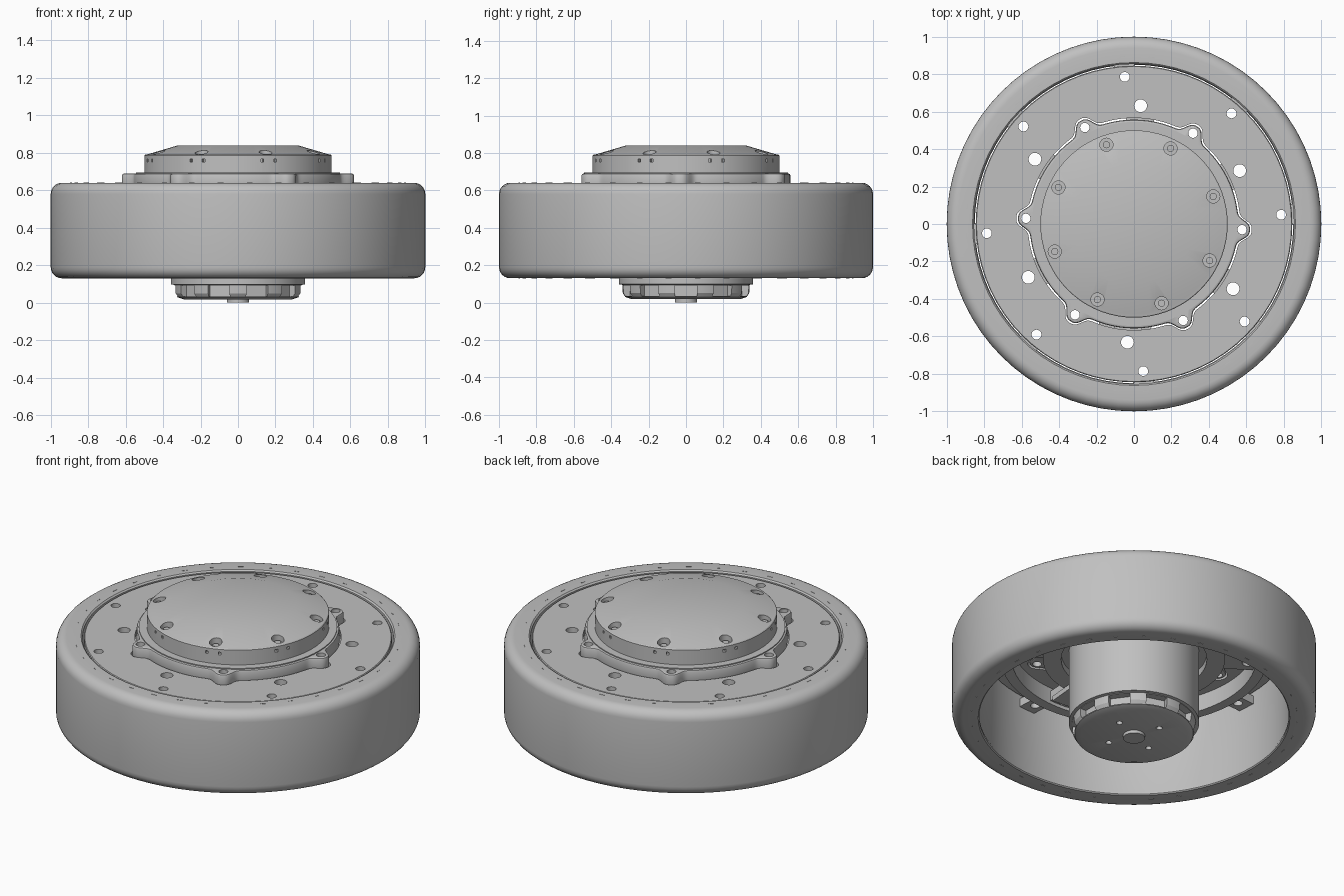
import bpy, bmesh, math
from mathutils import Matrix

cube = bpy.data.objects.get("Cube")
if cube:
    bpy.data.objects.remove(cube, do_unlink=True)

grey = bpy.data.materials.new("metal_grey")
grey.use_nodes = True
colour = (0.527, 0.527, 0.527, 1)
grey.diffuse_color = colour
grey.node_tree.nodes["Principled BSDF"].inputs["Base Color"].default_value = colour


def make(name, bm):
    bmesh.ops.remove_doubles(bm, verts=bm.verts, dist=1e-5)
    bmesh.ops.recalc_face_normals(bm, faces=bm.faces)
    mesh = bpy.data.meshes.new(name)
    bm.to_mesh(mesh)
    bm.free()
    mesh.materials.append(grey)
    obj = bpy.data.objects.new(name, mesh)
    bpy.context.collection.objects.link(obj)
    return obj


def revolve(name, profile, closed=False, n=72):
    """Turn an (r, z) profile around the z axis."""
    bm = bmesh.new()
    rows = []
    for i in range(n):
        a = math.tau * i / n
        rows.append([bm.verts.new((r * math.cos(a), r * math.sin(a), z)) for r, z in profile])
    count = len(profile)
    for i in range(n):
        p, q = rows[i], rows[(i + 1) % n]
        for j in range(count if closed else count - 1):
            k = (j + 1) % count
            bm.faces.new((p[j], q[j], q[k], p[k]))
    bmesh.ops.dissolve_degenerate(bm, edges=bm.edges, dist=1e-6)
    return make(name, bm)


def ring(name, r0, r1, z0, z1):
    return revolve(name, [(r0, z0), (r1, z0), (r1, z1), (r0, z1)], True)


def posts(name, radius, angles, r, z0, z1, n=24):
    """Upright cylinders on a bolt circle."""
    bm = bmesh.new()
    for a in angles:
        spot = Matrix.Translation((radius * math.cos(a), radius * math.sin(a), (z0 + z1) / 2))
        bmesh.ops.create_cone(bm, cap_ends=True, segments=n, radius1=r, radius2=r,
                              depth=z1 - z0, matrix=spot)
    return make(name, bm)


def blocks(name, radius, angles, size, z):
    """Boxes turned to face outward around the axis."""
    bm = bmesh.new()
    for a in angles:
        m = Matrix.Rotation(a, 4, "Z") @ Matrix.Translation((radius, 0, z))
        bmesh.ops.create_cube(bm, size=1, matrix=m @ Matrix.Diagonal((*size, 1)))
    return make(name, bm)


def spaced(count, start):
    return [math.radians(start + 360 * i / count) for i in range(count)]


def lobed(name, grow, z0, z1):
    """Disc with six screw lobes on its edge."""
    bm = bmesh.new()
    verts = []
    for i in range(360):
        d = (i + 3 + 30) % 60 - 30
        r = 0.557 + grow + 0.063 * math.exp(-(abs(d) / 5.5) ** 3)
        a = math.radians(i)
        verts.append(bm.verts.new((r * math.cos(a), r * math.sin(a), z0)))
    face = bm.faces.new(verts)
    out = bmesh.ops.extrude_face_region(bm, geom=[face])
    for v in out["geom"]:
        if isinstance(v, bmesh.types.BMVert):
            v.co.z = z1
    return make(name, bm)


def bake(obj):
    dg = bpy.context.evaluated_depsgraph_get()
    mesh = bpy.data.meshes.new_from_object(obj.evaluated_get(dg))
    obj.modifiers.clear()
    obj.data = mesh


def cut(obj, *cutters):
    for c in cutters:
        mod = obj.modifiers.new("cut", "BOOLEAN")
        mod.operation, mod.solver, mod.object = "DIFFERENCE", "EXACT", c
        bake(obj)


outer_bolts = spaced(8, 3.6)
inner_bolts = spaced(6, 26.8)
lobe_bolts = spaced(6, -3)
cover_bolts = spaced(8, 19.2)

# Cutters
outer_holes = posts("outer_hole_cutter", 0.787, outer_bolts, 0.026, 0.3, 0.8)
inner_holes = posts("inner_hole_cutter", 0.632, inner_bolts, 0.034, 0.3, 0.8)
lobe_holes = posts("lobe_hole_cutter", 0.578, lobe_bolts, 0.025, 0.3, 0.8)
opening = lobed("opening_cutter", 0.009, 0.3, 0.8)
counterbores = posts("counterbore_cutter", 0.448, cover_bolts, 0.035, 0.772, 0.9)
side_angles = [a + math.radians(s) for a in cover_bolts for s in (-4.2, 4.2)]
side_ports = blocks("side_port_cutter", 0.5, side_angles, (0.05, 0.016, 0.016), 0.76)
notches = blocks("notch_cutter", 0.35, spaced(10, 0), (0.11, 0.12, 0.058), 0.063)
base_holes = posts("base_hole_cutter", 0.16, spaced(4, 20), 0.017, 0, 0.05)
cutters = [outer_holes, inner_holes, lobe_holes, opening, counterbores,
           side_ports, notches, base_holes]

# Tyre with rounded shoulders
tyre = []
for cz, start in ((0.19, -90), (0.58, 0)):
    for i in range(7):
        a = math.radians(start + 15 * i)
        tyre.append((0.94 + 0.06 * math.cos(a), cz + 0.06 * math.sin(a)))
tyre += [(0.862, 0.64), (0.854, 0.632), (0.854, 0.16), (0.85, 0.15), (0.85, 0.136), (0.856, 0.13)]
revolve("tyre", tyre, True)

# Small moulding marks on both tyre shoulders
for name, z in (("upper_tyre_marks", 0.6405), ("lower_tyre_marks", 0.1295)):
    blocks(name, 0.895, spaced(36, 4), (0.004, 0.03, 0.002), z)

# Wheel face plate with its bolt holes
plate = revolve("wheel_plate", [(0.4, 0.6), (0.845, 0.6), (0.845, 0.628), (0.841, 0.632), (0.4, 0.632)], True)
cut(plate, opening, outer_holes, inner_holes)

# Inner frame: rings, spokes and tabs under the plate
ring("frame_inner_ring", 0.4, 0.5, 0.5, 0.6)
frame = ring("frame_outer_ring", 0.67, 0.73, 0.5, 0.6)
cut(frame, inner_holes)
spokes = blocks("frame_spokes", 0.58, inner_bolts, (0.24, 0.15, 0.06), 0.55)
cut(spokes, inner_holes)
tabs = blocks("frame_tabs", 0.785, outer_bolts, (0.14, 0.11, 0.05), 0.56)
cut(tabs, outer_holes)
ring("frame_hub", 0.33, 0.42, 0.54, 0.66)

# Control board beside the motor
blocks("control_board", 0.48, [math.radians(-95)], (0.2, 0.28, 0.03), 0.48)

# Lobed flange
flange = lobed("lobed_flange", 0, 0.6, 0.69)
bevel = flange.modifiers.new("bevel", "BEVEL")
bevel.width, bevel.segments = 0.012, 2
bevel.limit_method, bevel.angle_limit = "ANGLE", math.radians(60)
bake(flange)
cut(flange, lobe_holes)
ring("flange_step", 0.49, 0.545, 0.68, 0.696)

# Cover with domed top, sunken screws and side ports
cover = revolve("domed_cover", [(0, 0.65), (0.5, 0.65), (0.5, 0.785), (0.495, 0.79),
                                (0.48, 0.793), (0.32, 0.84), (0, 0.84)])
cut(cover, counterbores, side_ports)
posts("cover_screws", 0.448, cover_bolts, 0.019, 0.765, 0.785, 16)

# Motor can with notched end cap
motor = revolve("motor_can", [(0, 0.018), (0.29, 0.018), (0.325, 0.03), (0.338, 0.05), (0.34, 0.095),
                              (0.358, 0.098), (0.358, 0.545), (0.35, 0.55), (0.35, 0.556),
                              (0.358, 0.56), (0.358, 0.65), (0, 0.65)])
cut(motor, notches, base_holes)
posts("axle_stub", 0, [0], 0.06, 0, 0.03, 32)

for c in cutters:
    bpy.data.objects.remove(c, do_unlink=True)

# Smooth shading with crisp edges
bpy.ops.object.select_all(action="DESELECT")
for obj in bpy.context.collection.objects:
    if obj.type == "MESH" and grey.name in obj.data.materials:
        obj.select_set(True)
        bpy.context.view_layer.objects.active = obj
bpy.ops.object.shade_smooth_by_angle(angle=math.radians(30))
